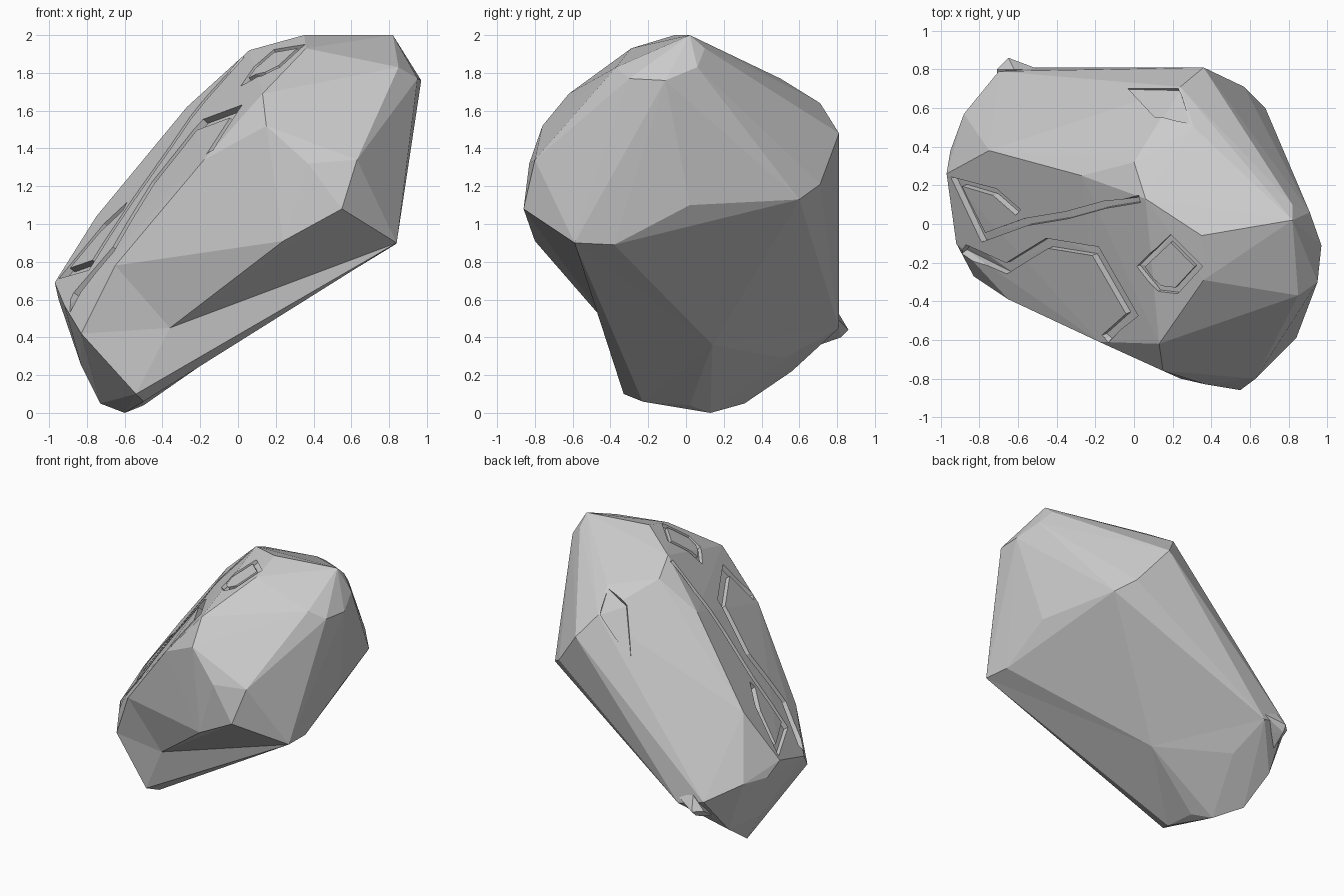
import bpy, bmesh
from mathutils import Vector
from mathutils.bvhtree import BVHTree

if "Cube" in bpy.data.objects:
    bpy.data.objects.remove(bpy.data.objects["Cube"])


def hull_object(name, points, moves=()):
    """Convex stone; afterwards selected corners are pushed in to make hollows."""
    bm = bmesh.new()
    for p in points:
        bm.verts.new(p)
    for start, _ in moves:
        bm.verts.new(start)
    bmesh.ops.convex_hull(bm, input=bm.verts)
    loose = [v for v in bm.verts if not v.link_faces]
    bmesh.ops.delete(bm, geom=loose, context='VERTS')
    bmesh.ops.triangulate(bm, faces=bm.faces)
    for start, end in moves:
        vert = min(bm.verts, key=lambda v: (v.co - Vector(start)).length)
        vert.co = end
    bmesh.ops.recalc_face_normals(bm, faces=bm.faces)
    surface = BVHTree.FromBMesh(bm)
    me = bpy.data.meshes.new(name)
    bm.to_mesh(me)
    bm.free()
    ob = bpy.data.objects.new(name, me)
    bpy.context.collection.objects.link(ob)
    return ob, surface


# Leaning boulder: corners from crown down to foot
corners = [
    (.82, .02, 2), (.82, .10, 1.93), (.85, -.37, 1.83), (.95, -.30, 1.77), (.97, -.11, 1.76), (.91, .06, 1.83),
    (.35, -.06, 2), (.36, -.29, 1.93), (.06, .13, 1.92), (0, .32, 1.83), (.31, .50, 1.77), (.24, .71, 1.64),
    (.84, -.59, .90), (.83, -.38, .89), (.84, .02, 1.10), (.68, .60, 1.13), (.57, .71, 1.21), (.36, .81, 1.48),
    (.63, -.80, 1.34), (.55, -.86, 1.08), (.24, -.80, .91), (.37, -.83, 1.32), (.15, -.76, 1.52),
    (.13, -.62, 1.69), (-.18, -.61, 1.34), (-.65, -.39, .78),
    (-.27, .25, 1.62), (-.75, .38, 1.04), (-.97, .26, .69), (-.95, .38, .60), (-.88, .57, .60),
    (-.92, -.10, .57), (-.83, -.27, .42),
    (-.54, -.33, .10), (-.50, -.23, .06), (-.50, .02, .04), (-.60, .13, 0), (-.73, .31, .05),
    (-.22, .14, .20), (-.46, .52, .29), (-.83, .30, .25), (-.75, .56, .22), (-.50, .81, .45), (-.70, .79, .50),
]
# Hollows under the front and along the keel
hollows = [
    ((-.36, -.475, .27), (-.36, -.40, .45)),
    ((-.04, .14, .29), (-.04, .14, .36)),
]
rock, surface = hull_object("boulder", corners, hollows)


def drape(p, height):
    """Drop a plan point on the rock, then shift it along the face normal."""
    hit, normal, _, _ = surface.ray_cast(Vector((p[0], p[1], 5)), Vector((0, 0, -1)))
    if hit is None:
        hit, normal, _, _ = surface.find_nearest(Vector((p[0], p[1], .7)))
    return hit + normal * height


def carve(bm):
    bmesh.ops.triangulate(bm, faces=bm.faces)
    bmesh.ops.recalc_face_normals(bm, faces=bm.faces)
    me = bpy.data.meshes.new("cutter")
    bm.to_mesh(me)
    bm.free()
    cutter = bpy.data.objects.new("cutter", me)
    cutter.hide_render = True
    bpy.context.collection.objects.link(cutter)
    mod = rock.modifiers.new("carve", 'BOOLEAN')
    mod.operation = 'DIFFERENCE'
    mod.solver = 'EXACT'
    mod.object = cutter
    bpy.context.view_layer.objects.active = rock
    bpy.ops.object.modifier_apply(modifier=mod.name)
    bpy.data.objects.remove(cutter)


def groove(path, width, depth=.035, closed=False):
    pts = [Vector(p) for p in path]
    n = len(pts)
    bm = bmesh.new()
    rings = []
    for i, p in enumerate(pts):
        a = pts[i - 1] if closed or i else p
        b = pts[(i + 1) % n] if closed or i < n - 1 else p
        d1, d2 = (p - a), (b - p)
        t = (d1.normalized() + d2.normalized()).normalized()
        ref = d2 if d2.length else d1
        side = Vector((-t.y, t.x)) * width / 2 / max(.5, t.dot(ref.normalized()))
        rings.append([bm.verts.new(drape(q, h)) for q, h in (
            (p - side, .04), (p + side, .04), (p + side, -depth), (p - side, -depth))])
    for i in range(n if closed else n - 1):
        r, s = rings[i], rings[(i + 1) % n]
        for k in range(4):
            bm.faces.new((r[k], r[(k + 1) % 4], s[(k + 1) % 4], s[k]))
    if not closed:
        bm.faces.new(rings[0])
        bm.faces.new(rings[-1][::-1])
    carve(bm)


def pocket(outline, depths):
    bm = bmesh.new()
    top = [bm.verts.new(drape(p, .05)) for p in outline]
    low = [bm.verts.new(drape(p, -d)) for p, d in zip(outline, depths)]
    bm.faces.new(top)
    bm.faces.new(low[::-1])
    for i in range(len(top)):
        j = (i + 1) % len(top)
        bm.faces.new((top[i], low[i], low[j], top[j]))
    carve(bm)


# Engraved diamond near the crown
groove([(.035, -.22), (.19, -.075), (.335, -.22), (.22, -.345), (.135, -.335)], .03, .025, True)
# Two long cracks down the slanted face
groove([(.03, .13), (-.15, .10), (-.35, .045), (-.56, .01), (-.78, -.07), (-.92, .22), (-.72, .165), (-.60, .06)], .038)
groove([(-.15, -.595), (-.01, -.47), (-.20, -.14), (-.45, -.10), (-.66, -.23), (-.88, -.13)], .05)
# Chipped wedge on the back shoulder
pocket([(.29, .52), (.23, .70), (-.03, .70), (.11, .55)], [.0, .015, .005, .045])

# Small spur at the lower back
spur, _ = hull_object("spur", [
    (-.71, .80, .44), (-.65, .86, .44), (-.49, .80, .50), (-.62, .80, .54),
    (-.66, .82, .40), (-.70, .65, .34), (-.58, .70, .42)])
